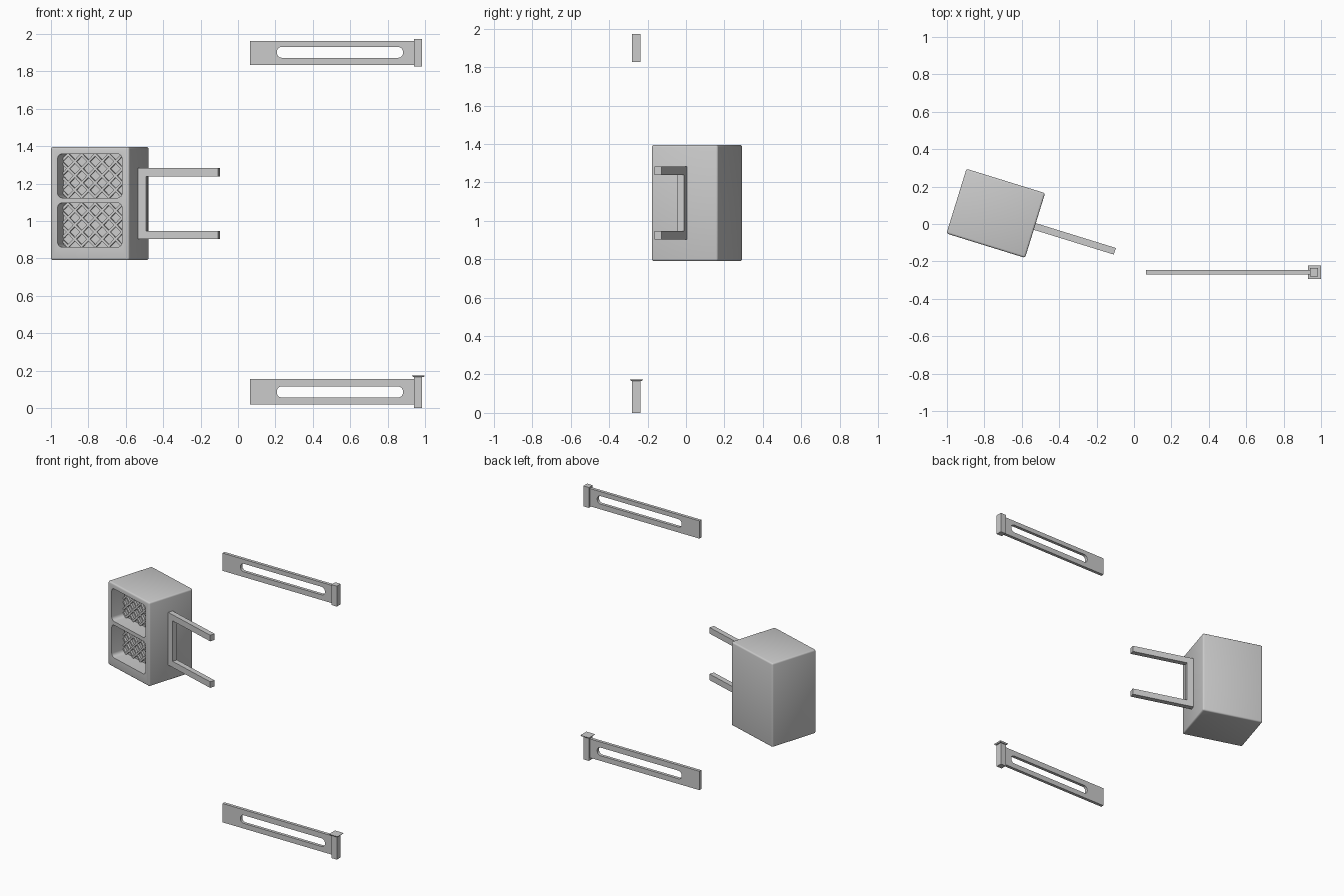
import bpy, bmesh, math
from mathutils import Matrix, Vector

if "Cube" in bpy.data.objects:
    bpy.data.objects.remove(bpy.data.objects["Cube"])

# Local frame of the turned lamp housing (front = local -y)
TURN = Matrix.Translation((-0.739, 0.057, 1.0925)) @ Matrix.Rotation(math.radians(-17.2), 4, 'Z')
FLAT = Matrix.Identity(4)


def finish(name, bm, mat=FLAT):
    bmesh.ops.recalc_face_normals(bm, faces=bm.faces[:])
    me = bpy.data.meshes.new(name)
    bm.to_mesh(me)
    bm.free()
    ob = bpy.data.objects.new(name, me)
    ob.matrix_world = mat
    bpy.context.collection.objects.link(ob)
    return ob


def add_box(bm, x, y, z):
    m = Matrix.Translation(((x[0]+x[1])/2, (y[0]+y[1])/2, (z[0]+z[1])/2)) \
        @ Matrix.Diagonal((x[1]-x[0], y[1]-y[0], z[1]-z[0], 1))
    return bmesh.ops.create_cube(bm, size=1, matrix=m)


def rounded_prism(name, x, y, z, r, mat=FLAT, seg=6):
    """Rounded rectangle in x/z, extruded along y."""
    bm = bmesh.new()
    vs = []
    corners = [(x[1]-r, z[1]-r), (x[0]+r, z[1]-r), (x[0]+r, z[0]+r), (x[1]-r, z[0]+r)]
    for i, (cx, cz) in enumerate(corners):
        for k in range(seg+1):
            a = math.pi/2*(i + k/seg)
            vs.append(bm.verts.new((cx+r*math.cos(a), y[0], cz+r*math.sin(a))))
    f = bm.faces.new(vs)
    ext = bmesh.ops.extrude_face_region(bm, geom=[f])['geom']
    bmesh.ops.translate(bm, verts=[v for v in ext if isinstance(v, bmesh.types.BMVert)],
                        vec=(0, y[1]-y[0], 0))
    return finish(name, bm, mat)


def activate(ob):
    bpy.ops.object.select_all(action='DESELECT')
    ob.select_set(True)
    bpy.context.view_layer.objects.active = ob


def cut(ob, cutter):
    cutter.hide_render = True
    bpy.context.view_layer.update()
    activate(ob)
    mod = ob.modifiers.new("cut", 'BOOLEAN')
    mod.operation, mod.solver, mod.object = 'DIFFERENCE', 'EXACT', cutter
    bpy.ops.object.modifier_apply(modifier=mod.name)
    bpy.data.objects.remove(cutter)


# Housing: softly bevelled block with two recessed windows
bm = bmesh.new()
add_box(bm, (-0.22, 0.22), (-0.181, 0.181), (-0.3025, 0.3025))
bmesh.ops.bevel(bm, geom=bm.edges[:], offset=0.011, segments=3, profile=0.5, affect='EDGES')
housing = finish("housing", bm, TURN)
WINDOWS = {"lower": (-0.232, 0.004), "upper": (0.031, 0.266)}
FLOOR = -0.181 + 0.108
for z in WINDOWS.values():
    cut(housing, rounded_prism("window_cutter", (-0.18, 0.18), (-0.3, FLOOR), z, 0.025, TURN))
activate(housing)
bpy.ops.object.shade_smooth_by_angle(angle=math.radians(35))


# Diagonal lattice bars lying on the floor of each window
def lattice(name, z0, z1, pitch=0.076, w=0.013):
    bm = bmesh.new()
    zc, hz, hx = (z0+z1)/2, (z1-z0)/2, 0.18
    n = int((hx+hz)/pitch) + 1
    for s in (1, -1):
        for i in range(-n, n+1):
            c = (i+0.5)*pitch              # line: x = s*z + c
            a, b = sorted((s*(-hx-c), s*(hx-c)))
            lo, hi = max(-hz, a), min(hz, b)
            if hi - lo < 0.015:
                continue
            mid = (lo+hi)/2
            m = Matrix.Translation((s*mid+c, FLOOR-0.005, zc+mid)) \
                @ Matrix.Rotation(s*math.pi/4, 4, 'Y') \
                @ Matrix.Diagonal((w, 0.016, (hi-lo)*math.sqrt(2), 1))
            bmesh.ops.create_cube(bm, size=1, matrix=m)
    return finish(name, bm, TURN)


for label, z in WINDOWS.items():
    lattice(label + "_lattice", *z)

# U bracket: web on the housing side plus two arms
bm = bmesh.new()
pts = [(0.215, -0.19), (0.668, -0.19), (0.668, -0.146), (0.267, -0.146),
       (0.267, 0.146), (0.668, 0.146), (0.668, 0.19), (0.215, 0.19)]
f = bm.faces.new([bm.verts.new((x, -0.024, z)) for x, z in pts])
ext = bmesh.ops.extrude_face_region(bm, geom=[f])['geom']
bmesh.ops.translate(bm, verts=[v for v in ext if isinstance(v, bmesh.types.BMVert)], vec=(0, 0.037, 0))
finish("u_bracket", bm, TURN)


# Slotted rails, each with a square end post
YC = -0.258


def rail(label, plate_z, slot_z, post_z):
    bm = bmesh.new()
    add_box(bm, (0.065, 0.945), (YC-0.011, YC+0.011), plate_z)
    plate = finish(label + "_rail", bm)
    cut(plate, rounded_prism("slot_cutter", (0.208, 0.882), (YC-0.1, YC+0.1), slot_z, 0.026))
    bm = bmesh.new()
    add_box(bm, (0.941, 0.985), (YC-0.022, YC+0.022), post_z)
    finish(label + "_post", bm)


rail("lower", (0.019, 0.155), (0.056, 0.115), (0.0, 0.168))
rail("upper", (1.834, 1.962), (1.872, 1.93), (1.826, 1.973))

# Thin flared cap on the lower post
bm = bmesh.new()
bmesh.ops.create_cone(bm, cap_ends=True, segments=4, radius1=0.028*math.sqrt(2),
                      radius2=0.035*math.sqrt(2), depth=0.008,
                      matrix=Matrix.Translation((0.965, YC, 0.17)) @ Matrix.Rotation(math.pi/4, 4, 'Z'))
finish("lower_post_cap", bm)
